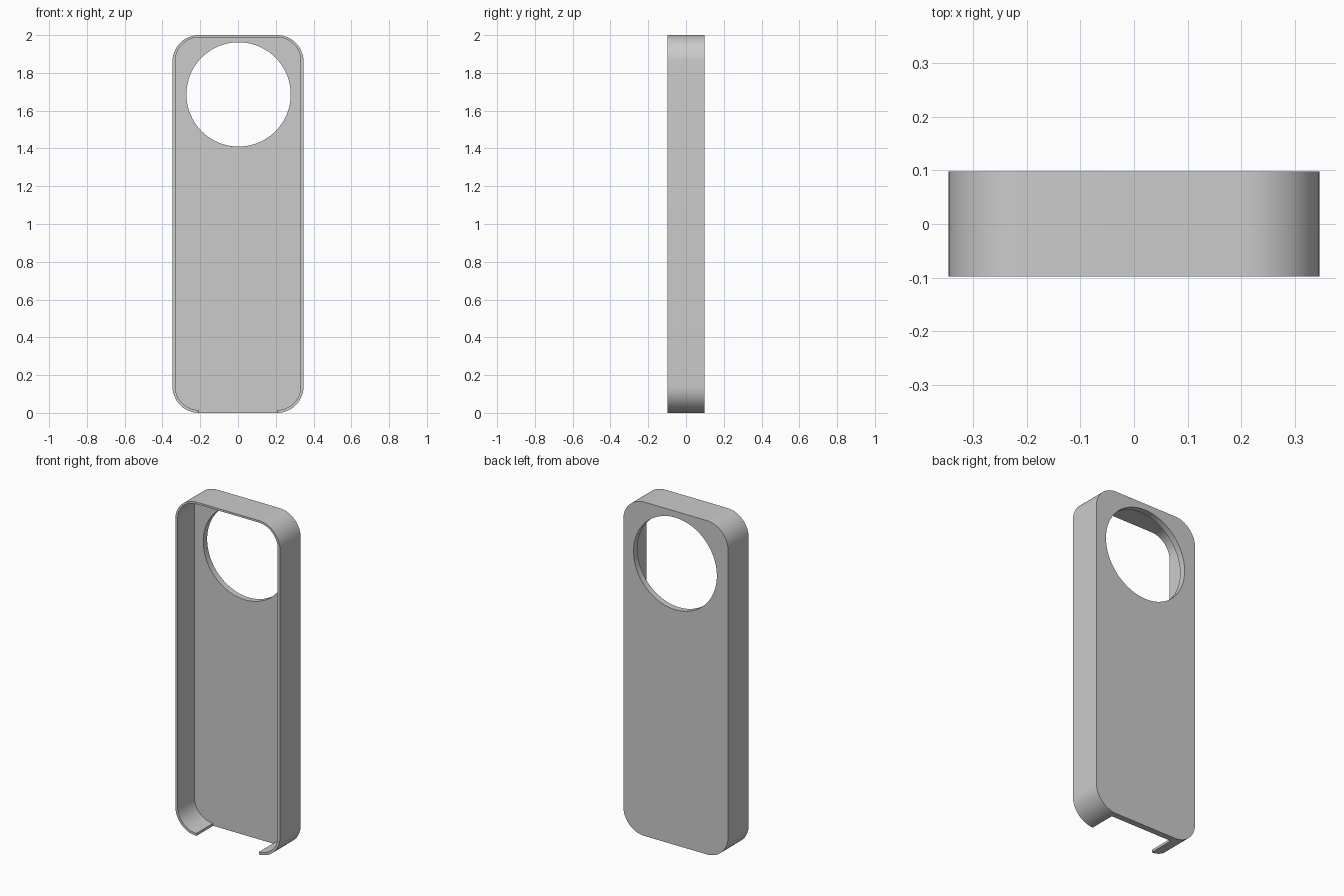
import bpy
import bmesh
import math

cube = bpy.data.objects.get("Cube")
if cube:
    bpy.data.objects.remove(cube, do_unlink=True)

HALF_W, HEIGHT, HALF_D = 0.347, 2.0, 0.098
CORNER, WALL, BACK = 0.14, 0.015, 0.037
FLOOR_Y = HALF_D - BACK

grey = bpy.data.materials.new("grey_plastic")
grey.use_nodes = True
colour = (0.6, 0.6, 0.6, 1)
grey.diffuse_color = colour
grey.node_tree.nodes["Principled BSDF"].inputs["Base Color"].default_value = colour


def rounded_outline(half_w, low, high, radius, steps=20):
    """Points of a rounded rectangle in x and z."""
    points = []
    corners = [(1, high - radius), (-1, high - radius),
               (-1, low + radius), (1, low + radius)]
    for i, (side, z) in enumerate(corners):
        for k in range(steps + 1):
            a = math.pi / 2 * (i + k / steps)
            points.append((side * (half_w - radius) + radius * math.cos(a),
                           z + radius * math.sin(a)))
    return points


def circle(x, z, radius, steps=96):
    angles = [2 * math.pi * k / steps for k in range(steps)]
    return [(x + radius * math.cos(a), z + radius * math.sin(a)) for a in angles]


def prism(name, outline, front, back):
    """Extrude an outline from front to back along y."""
    bm = bmesh.new()
    face = bm.faces.new([bm.verts.new((x, front, z)) for x, z in outline])
    new = bmesh.ops.extrude_face_region(bm, geom=[face])["geom"]
    verts = [v for v in new if isinstance(v, bmesh.types.BMVert)]
    bmesh.ops.translate(bm, verts=verts, vec=(0, back - front, 0))
    bmesh.ops.recalc_face_normals(bm, faces=bm.faces)
    mesh = bpy.data.meshes.new(name)
    bm.to_mesh(mesh)
    bm.free()
    mesh.materials.append(grey)
    obj = bpy.data.objects.new(name, mesh)
    bpy.context.collection.objects.link(obj)
    return obj


# Case body
case = prism("phone_case",
             rounded_outline(HALF_W, 0, HEIGHT, CORNER), -HALF_D, HALF_D)

# Tray cavity, camera opening and bottom port gap
cutters = [
    prism("cavity_cutter",
          rounded_outline(HALF_W - WALL, WALL, HEIGHT - WALL * 0.8, CORNER - WALL),
          -0.2, FLOOR_Y),
    prism("camera_cutter", circle(0.003, 1.686, 0.276), -0.3, 0.3),
    prism("port_cutter",
          [(-0.207, -0.1), (0.207, -0.1), (0.207, 0.05), (-0.207, 0.05)],
          -0.25, FLOOR_Y),
]

bpy.ops.object.select_all(action='DESELECT')
bpy.context.view_layer.objects.active = case
case.select_set(True)
for cutter in cutters:
    cutter.hide_render = True
    mod = case.modifiers.new(cutter.name, 'BOOLEAN')
    mod.operation = 'DIFFERENCE'
    mod.solver = 'EXACT'
    mod.object = cutter
    bpy.ops.object.modifier_apply(modifier=mod.name)
    bpy.data.objects.remove(cutter, do_unlink=True)

bpy.ops.object.shade_smooth_by_angle(angle=math.radians(30))
